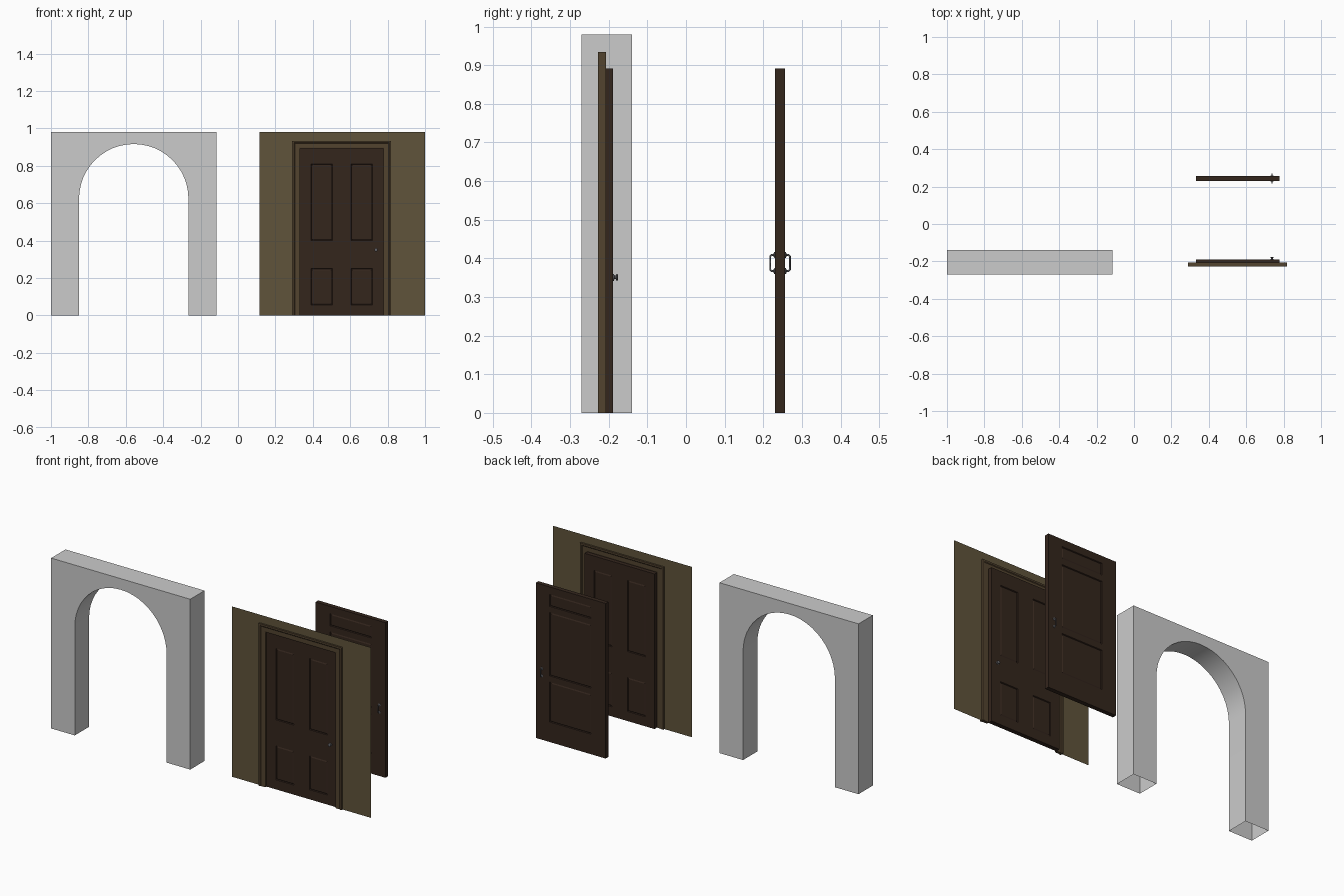
import bpy, bmesh, math
from mathutils import Vector, Matrix

if "Cube" in bpy.data.objects:
    bpy.data.objects.remove(bpy.data.objects["Cube"])


def material(name, rgb):
    m = bpy.data.materials.new(name)
    m.diffuse_color = (*rgb, 1)
    m.use_nodes = True
    m.node_tree.nodes["Principled BSDF"].inputs["Base Color"].default_value = m.diffuse_color
    return m


WALL = material("wall_olive", (0.115, 0.088, 0.043))
TRIM = material("trim_brown", (0.085, 0.056, 0.028))
WOOD = material("door_wood", (0.034, 0.019, 0.012))
METAL = material("dark_metal", (0.12, 0.12, 0.13))


def finish(name, bm, mat=None, smooth=False):
    bmesh.ops.recalc_face_normals(bm, faces=bm.faces)
    me = bpy.data.meshes.new(name)
    bm.to_mesh(me)
    bm.free()
    ob = bpy.data.objects.new(name, me)
    bpy.context.collection.objects.link(ob)
    if mat:
        me.materials.append(mat)
    if smooth:
        bpy.ops.object.select_all(action='DESELECT')
        ob.select_set(True)
        bpy.context.view_layer.objects.active = ob
        bpy.ops.object.shade_smooth_by_angle(angle=math.radians(30))
    return ob


def outline_face(bm, pts, y):
    return bm.faces.new([bm.verts.new((x, y, z)) for x, z in pts])


# Stone arch: outline extruded in depth, open underneath the legs
L, R, TOP = -1.0, -0.115, 0.98
CX, RAD, SPRING = -0.5575, 0.2925, 0.624
pts = [(L, 0), (L, TOP), (R, TOP), (R, 0), (CX + RAD, 0)]
pts += [(CX + RAD * math.cos(math.pi * i / 24), SPRING + RAD * math.sin(math.pi * i / 24))
        for i in range(25)]
pts += [(CX - RAD, 0)]
bm = bmesh.new()
f = outline_face(bm, pts, -0.27)
ext = bmesh.ops.extrude_face_region(bm, geom=[f], use_keep_orig=True)
bmesh.ops.translate(bm, vec=(0, 0.13, 0),
                    verts=[g for g in ext["geom"] if isinstance(g, bmesh.types.BMVert)])
bmesh.ops.delete(bm, geom=[f for f in bm.faces if all(v.co.z < 1e-5 for v in f.verts)],
                 context='FACES_ONLY')
finish("arch", bm, smooth=True)

# Thin wall sheet around the doorway
DX0, DX1, DH = 0.332, 0.777, 0.892
WY = -0.2175
bm = bmesh.new()
outline_face(bm, [(0.115, 0), (0.115, 0.98), (1, 0.98), (1, 0), (DX1 + 0.02, 0),
                  (DX1 + 0.02, DH + 0.02), (DX0 - 0.02, DH + 0.02), (DX0 - 0.02, 0)], WY)
finish("wall", bm, WALL)

# Door frame: stepped moulding swept around the opening with mitred corners
half = [(0, 0.006), (0.006, 0.0075), (0.028, 0.0075), (0.032, 0.0105), (0.042, 0.0105)]
profile = half + [(o, -y) for o, y in reversed(half)]
bm = bmesh.new()
rings = []
for x, z, sx, sz in ((DX0, 0, -1, 0), (DX0, DH, -1, 1), (DX1, DH, 1, 1), (DX1, 0, 1, 0)):
    rings.append([bm.verts.new((x + sx * o, WY + y, z + sz * o)) for o, y in profile])
for a, b in zip(rings, rings[1:]):
    for i in range(len(profile)):
        j = (i + 1) % len(profile)
        bm.faces.new((a[i], a[j], b[j], b[i]))
bm.faces.new(rings[0])
bm.faces.new(rings[-1])
finish("door_frame", bm, TRIM)


def door(name, y, thick, cols, rows):
    """Slab with grooved panels on both faces, one for each column and row."""
    bm = bmesh.new()
    bmesh.ops.create_cube(bm, size=1, matrix=Matrix.Translation(
        ((DX0 + DX1) / 2, y, DH / 2)) @ Matrix.Diagonal((DX1 - DX0, thick, DH, 1)))
    cuts = [((v, 0, 0), (1, 0, 0)) for c in cols for v in c]
    cuts += [((0, 0, v), (0, 0, 1)) for r in rows for v in r]
    for co, no in cuts:
        bmesh.ops.bisect_plane(bm, geom=bm.verts[:] + bm.edges[:] + bm.faces[:],
                               plane_co=co, plane_no=no)
    bmesh.ops.recalc_face_normals(bm, faces=bm.faces)
    panels = []
    for f in bm.faces:
        c = f.calc_center_median()
        if abs(f.normal.y) > 0.9 and any(a < c.x < b for a, b in cols) \
                and any(a < c.z < b for a, b in rows):
            panels.append(f)
    bmesh.ops.inset_individual(bm, faces=panels, thickness=0.004, depth=-0.005)
    bmesh.ops.inset_individual(bm, faces=panels, thickness=0.008, depth=0.003)
    return finish(name, bm, WOOD)


door("hung_door", -0.201, 0.025, [(0.39, 0.505), (0.604, 0.719)], [(0.055, 0.25), (0.40, 0.81)])
door("loose_door", 0.2435, 0.025, [(0.424, 0.688)], [(0.115, 0.345), (0.38, 0.745), (0.78, 0.85)])


def lathe(name, profile, x, y, z, sign):
    """Spin (radius, distance) points around the y axis."""
    bm = bmesh.new()
    vs = [bm.verts.new((x + r, y + sign * d, z)) for r, d in profile]
    es = [bm.edges.new(p) for p in zip(vs, vs[1:])]
    bmesh.ops.spin(bm, geom=vs + es, cent=(x, y, z), axis=(0, 1, 0),
                   angle=math.tau, steps=16, use_duplicate=False)
    bmesh.ops.remove_doubles(bm, verts=bm.verts, dist=1e-5)
    return finish(name, bm, METAL, smooth=True)


KNOB = [(0.009, 0), (0.009, 0.002), (0.005, 0.003), (0.005, 0.007),
        (0.009, 0.009), (0.009, 0.011), (0.006, 0.0125), (0, 0.013)]
ROSETTE = [(0.008, 0), (0.008, 0.002), (0.005, 0.004), (0, 0.004)]

for sign, side in ((-1, "front"), (1, "back")):
    # Round knobs of the hung door
    lathe(f"knob_{side}", KNOB, 0.738, -0.201 + sign * 0.0124, 0.351, sign)
    # Pull handles of the loose door
    face_y = 0.2435 + sign * 0.0124
    for z, end in ((0.367, "lower"), (0.409, "upper")):
        lathe(f"rosette_{side}_{end}", ROSETTE, 0.738, face_y, z, sign)
    cu = bpy.data.curves.new(f"pull_handle_{side}", 'CURVE')
    cu.dimensions = '3D'
    cu.bevel_depth = 0.0025
    cu.bevel_resolution = 2
    cu.use_fill_caps = True
    path = [(0, 0.367), (0.009, 0.367), (0.013, 0.371),
            (0.013, 0.405), (0.009, 0.409), (0, 0.409)]
    sp = cu.splines.new('POLY')
    sp.points.add(len(path) - 1)
    for p, (d, z) in zip(sp.points, path):
        p.co = (0.738, face_y + sign * d, z, 1)
    cu.materials.append(METAL)
    bpy.context.collection.objects.link(bpy.data.objects.new(f"pull_handle_{side}", cu))
